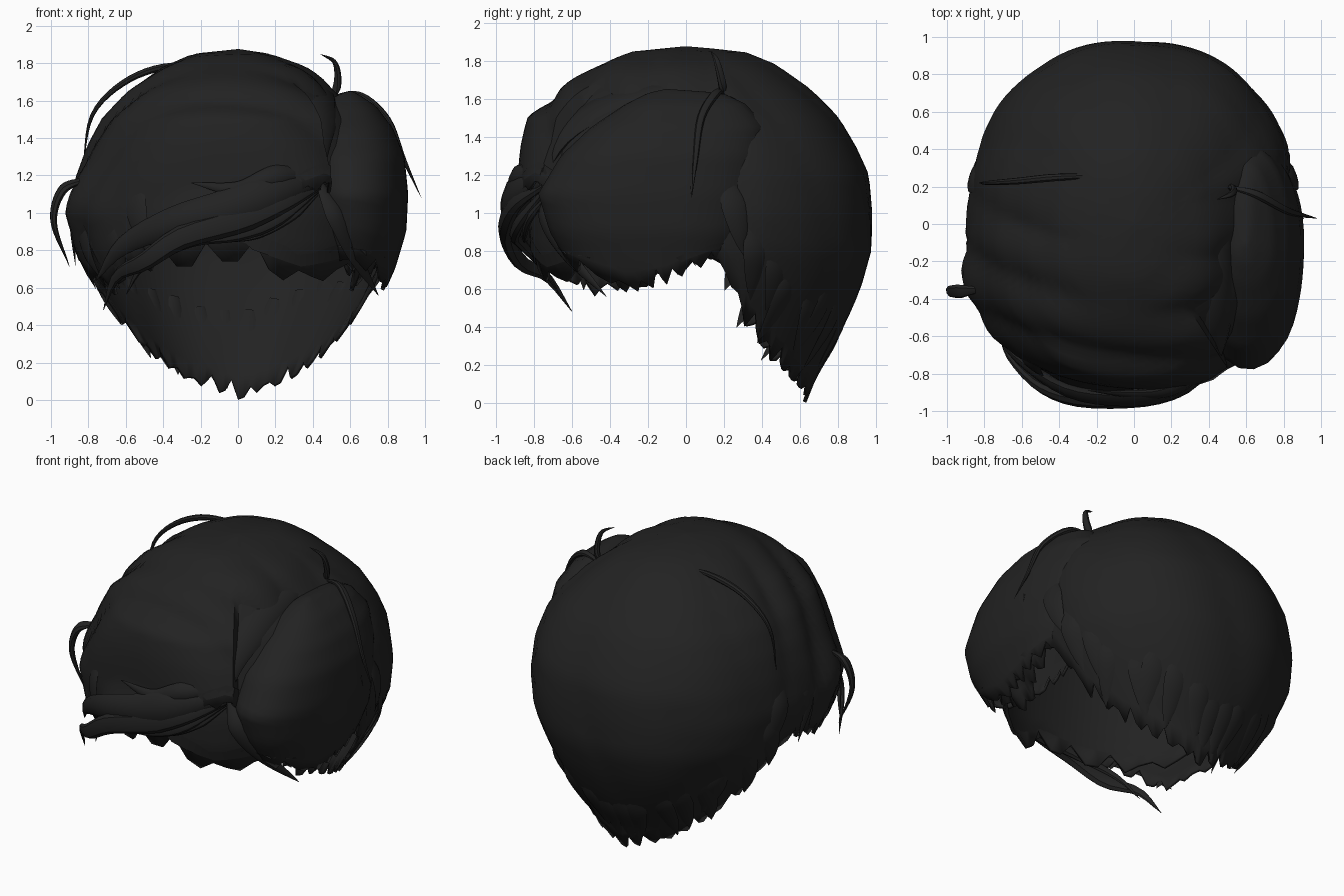
import bpy, bmesh, math, random
from mathutils import Vector

if "Cube" in bpy.data.objects:
    bpy.data.objects.remove(bpy.data.objects["Cube"])
random.seed(4)

black = bpy.data.materials.new("soft_black_hair")
black.diffuse_color = (0.016, 0.016, 0.016, 1)
black.use_nodes = True
black.node_tree.nodes["Principled BSDF"].inputs["Base Color"].default_value = black.diffuse_color

def interp(table, x):
    """Piecewise linear lookup in rows sorted by first value."""
    if x <= table[0][0]: return table[0][1:]
    for p, q in zip(table, table[1:]):
        if x <= q[0]:
            f = (x - p[0]) / (q[0] - p[0])
            return [u + (v - u) * f for u, v in zip(p[1:], q[1:])]
    return table[-1][1:]

def finish(name, bm, solid=0):
    me = bpy.data.meshes.new(name)
    bm.to_mesh(me); bm.free()
    ob = bpy.data.objects.new(name, me)
    bpy.context.collection.objects.link(ob)
    me.materials.append(black)
    if solid:
        m = ob.modifiers.new("thickness", 'SOLIDIFY')
        m.thickness = solid; m.offset = -1
    bpy.ops.object.select_all(action='DESELECT')
    ob.select_set(True)
    bpy.context.view_layer.objects.active = ob
    bpy.ops.object.shade_smooth_by_angle(angle=math.radians(40))
    return ob

# height, then reach to left, right, front, back
HEAD = [(0, .42, .42, .6, .63), (.2, .52, .52, .7, .71), (.4, .65, .64, .8, .83),
        (.6, .78, .76, .85, .92), (.8, .87, .85, .91, .98), (1, .89, .88, .92, .98),
        (1.2, .85, .86, .89, .96), (1.35, .8, .81, .86, .89), (1.5, .72, .71, .82, .8),
        (1.65, .58, .54, .66, .65), (1.78, .4, .36, .46, .47), (1.85, .24, .17, .27, .3),
        (1.875, .01, .01, .01, .01)]
LOBE = [(.5, .1, .15, .4, .25), (.7, .14, .24, .5, .32), (.9, .2, .3, .62, .45),
        (1.1, .25, .31, .68, .5), (1.3, .25, .29, .56, .52), (1.45, .2, .23, .4, .52),
        (1.57, .14, .14, .22, .42), (1.63, .07, .05, .1, .3), (1.65, .01, .01, .01, .01)]

# bottom edge height by azimuth (0 = right, 90 = back, -90 = front)
HEM = [(-180, .74), (-160, .62), (-145, .55), (-130, .68), (-110, .85), (-90, .97),
       (-75, 1.05), (-58, 1.15), (-50, .95), (-38, .68), (-27, .58), (-15, .62), (0, .7),
       (10, .76), (15, .68), (27, .4), (45, .22), (65, .1), (90, 0), (115, .1), (135, .22),
       (153, .4), (165, .68), (170, .76), (180, .74)]
INNER_HEM = [(-180, .74), (-130, .68), (-90, .74), (-65, .6), (-40, .68), (0, .78)]
LOBE_HEM = [(-180, .85), (-90, .72), (-45, .58), (0, .62), (45, .72), (90, .78), (180, .85)]

def reach(table, deg, z):
    xl, xr, yf, yb = interp(table, z)
    c, s = math.cos(math.radians(deg)), math.sin(math.radians(deg))
    ax, ay = (xr if c > 0 else xl), (yb if s > 0 else yf)
    return (abs(c / ax) ** 2.25 + abs(s / ay) ** 2.25) ** (-1 / 2.25)

def head_point(deg, z, grow=1.0):
    r = reach(HEAD, deg, z) * grow
    return Vector((r * math.cos(math.radians(deg)), r * math.sin(math.radians(deg)), z))

def clumps(deg, z, p):
    """Soft swept ridges: sideways over the front, downwards at the back."""
    low = min(1, max(0, (1.87 - z) * 4))
    side = abs(math.sin(10 * p.y + 2.5 * p.z + 1.5 * p.x)) - .6
    down = abs(math.sin(math.radians(deg) * 5 + z * 2)) - .6
    f = min(1, max(0, (p.y + .1) * 2.5))
    g = 1 + low * (.04 * side * (1 - f) + .012 * down * f)
    if -56 < deg < 25:                      # step down behind the parting
        g -= .13 * min(1, (25 - deg) / 40) * min(1, max(0, (1.72 - z) * 5))
    if -180 < deg < -135:                   # puff above the left temple
        g += .06 * math.exp(-((z - 1.05) / .17) ** 2) * math.sin(math.radians((deg + 180) * 4))
    return g

def shell(name, table, hem, centre=(0, 0), grow=1.0, jag=.09, cols=120, rows=30, relief=True, back=True):
    bm = bmesh.new()
    top = table[-1][0]
    grid = []
    teeth = [random.uniform(.3, 1.2) * jag * (i % 3 == 1) + random.uniform(0, .5) * jag * (i % 3 == 2)
             for i in range(cols)]
    for j in range(rows + 1):
        s = (j / rows) ** 1.5
        ring = []
        for i in range(cols):
            deg = -180 + 360 * i / cols
            h = interp(hem, deg)[0]
            z = top + (h - top) * s + (teeth[i] if j == rows else 0)
            if j == rows - 1: z = max(z, h + jag * 1.25)
            r = reach(table, deg, z) * grow
            p = Vector((r * math.cos(math.radians(deg)), r * math.sin(math.radians(deg)), z))
            if relief:
                g = clumps(deg, z, p); p.x *= g; p.y *= g
                if z > 1.3: p.z = .9 + (z - .9) * (1 + (g - 1) * min(1, (z - 1.3) * 3))
            ring.append(bm.verts.new((p.x + centre[0], p.y + centre[1], p.z)))
        grid.append(ring)
    for a, b in zip(grid, grid[1:]):
        for i in range(cols if back else cols // 2):
            k = (i + 1) % cols
            bm.faces.new((a[i], b[i], b[k], a[k]))
    if back: bm.faces.new(grid[0])
    bmesh.ops.delete(bm, geom=[v for v in bm.verts if not v.link_faces], context='VERTS')
    return finish(name, bm, .02)

def lock(name, pts, width, thick, sides=8, steps=20, root=.35):
    """Tapered flat strand along a smooth path."""
    P = [Vector(p) for p in pts]
    P = [2 * P[0] - P[1]] + P + [2 * P[-1] - P[-2]]
    n = len(P) - 3
    path = []
    for k in range(steps + 1):
        u = min(k / steps * n, n - 1e-6); i = int(u); t = u - i
        a, b, c, d = P[i:i + 4]
        path.append(.5 * (2 * b + (c - a) * t + (2 * a - 5 * b + 4 * c - d) * t * t
                          + (3 * b - a - 3 * c + d) * t ** 3))
    bm = bmesh.new(); rings = []
    for k, p in enumerate(path):
        tan = (path[min(k + 1, steps)] - path[max(k - 1, 0)]).normalized()
        side = tan.cross(p - Vector((0, 0, .9))).normalized()
        out = side.cross(tan)
        t = k / steps
        w = min(1, root + t * 2.2) * (1 - t ** 2.5) + .02
        rings.append([bm.verts.new(p + side * (math.cos(q) * width * w) + out * (math.sin(q) * thick * w))
                      for q in [2 * math.pi * m / sides for m in range(sides)]])
    for a, b in zip(rings, rings[1:]):
        for m in range(sides):
            bm.faces.new((a[m], a[(m + 1) % sides], b[(m + 1) % sides], b[m]))
    bm.faces.new(rings[0][::-1]); bm.faces.new(rings[-1])
    bmesh.ops.recalc_face_normals(bm, faces=bm.faces)
    finish(name, bm)

# main masses
shell("swept_hair_mass", HEAD, HEM)
shell("inner_fringe_layer", HEAD, INNER_HEM, grow=.9, jag=.13, cols=60, relief=False, back=False)
shell("right_side_lobe", LOBE, LOBE_HEM, centre=(.6, -.1), jag=.08, cols=54, relief=False)

# lip along the parting
lock("parting_lip", [(.41, -.78, 1.15), (.42, -.65, 1.4), (.44, -.38, 1.58), (.44, 0, 1.66),
                     (.36, .35, 1.66), (.22, .65, 1.59)], .11, .04)

# fringe sweeping from the parting to the left temple
lock("fringe_upper", [(.43, -.76, 1.18), (.22, -.89, 1.13), (-.05, -.93, 1.03), (-.35, -.89, .95),
                      (-.62, -.72, .82), (-.76, -.55, .64)], .11, .05)
lock("fringe_middle", [(.43, -.75, 1.15), (.25, -.89, 1.06), (0, -.94, .96), (-.3, -.94, .87),
                       (-.5, -.87, .74), (-.65, -.73, .66), (-.72, -.6, .48)], .075, .045)
lock("fringe_lower", [(.42, -.74, 1.12), (.22, -.86, .97), (0, -.9, .89), (-.25, -.88, .85),
                      (-.5, -.76, .72), (-.6, -.66, .56)], .045, .03)
lock("fringe_wisp", [(.42, -.72, 1.1), (.28, -.82, .98), (.1, -.85, .88), (-.1, -.85, .84)], .03, .02)
lock("fringe_crest", [(.42, -.76, 1.22), (.2, -.89, 1.2), (0, -.91, 1.13), (-.25, -.89, 1.16)], .06, .03)
lock("lobe_front_lock", [(.44, -.7, 1.15), (.53, -.73, .98), (.62, -.62, .78), (.75, -.42, .56)], .07, .03)

# loose flyaway strands
lock("flyaway_left", [(-.1, .26, 1.8), (-.4, .25, 1.78), (-.62, .23, 1.69), (-.78, .22, 1.52),
                      (-.83, .22, 1.25)], .022, .02)
lock("flyaway_right", [(.5, .2, 1.62), (.65, .16, 1.63), (.8, .08, 1.5), (.89, .05, 1.28), (.98, .03, 1.08)],
     .025, .02)
lock("flyaway_parting", [(.48, .2, 1.58), (.53, .19, 1.68), (.52, .16, 1.8), (.44, .13, 1.85)], .025, .02)
lock("side_strand", [(.52, .18, 1.62), (.72, .08, 1.55), (.85, .03, 1.35), (.91, .03, 1.08)], .03, .015)
lock("left_curl", [(-.82, -.35, 1.18), (-.94, -.36, 1.12), (-.985, -.36, .95), (-.9, -.34, .71)], .04, .025)
lock("left_tip", [(-.8, -.1, 1.2), (-.88, -.05, .98), (-.87, .05, .72)], .06, .02)

# layered locks around the lower edge
for n, deg in enumerate(list(range(14, 170, 9)) + [-178, -168, -158, -148, -138, -128]):
    low = interp(HEM, deg)[0] + random.uniform(.02, .1)
    zs = [low + .42, low + .26, low + .12, low]
    turn = random.uniform(-3, 3)
    lock(f"edge_lock_{n}", [head_point(deg + turn * k, z, g) for k, (z, g) in
                            enumerate(zip(zs, (.97, 1.0, 1.005, .995)))], .07, .013, steps=12)
